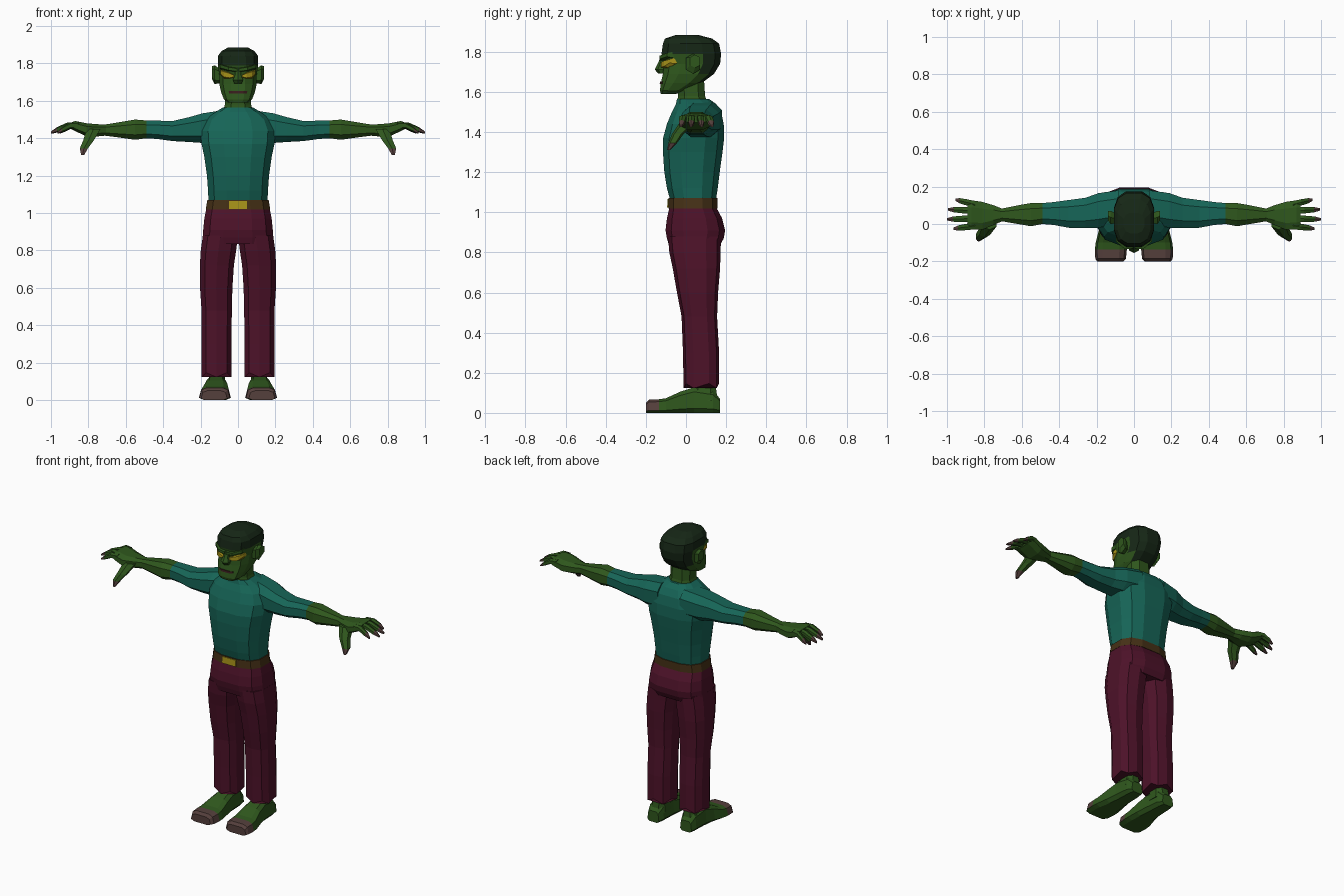
import bpy, bmesh
from math import cos, sin, pi, copysign
from mathutils import Vector


def material(name, rgb):
    m = bpy.data.materials.new(name)
    m.diffuse_color = (*rgb, 1)
    return m


SKIN = material("green_skin", (0.028, 0.095, 0.012))
HAIR = material("dark_hair", (0.008, 0.02, 0.008))
SHIRT = material("teal_cloth", (0.008, 0.13, 0.095))
PANTS = material("maroon_cloth", (0.075, 0.006, 0.022))
BELT = material("brown_leather", (0.06, 0.03, 0.008))
GOLD = material("yellow", (0.4, 0.3, 0.01))
NAIL = material("nail", (0.09, 0.05, 0.045))
LIP = material("dark_lip", (0.04, 0.012, 0.012))


def loft(name, axis, rings, mats, n=8, p=0.75, pick=None, mirror=False, jag=0, taper=0):
    """Skin rings (t, (u0, u1), (v0, v1)) along an axis; u, v are the other axes in order."""
    bm = bmesh.new()
    angles = [2 * pi * (i + 0.5) / n for i in range(n)]
    shape = [(copysign(abs(cos(a)) ** p, cos(a)), copysign(abs(sin(a)) ** p, sin(a))) for a in angles]
    mu = max(abs(s[0]) for s in shape)
    mv = max(abs(s[1]) for s in shape)
    loops = []
    for k, (t, u, v) in enumerate(rings):
        loop = []
        for i, (a, b) in enumerate(shape):
            a, b = a / mu, b / mv
            a *= 1 - taper * (b + 1) / 2
            co = [(u[0] + u[1]) / 2 + a * (u[1] - u[0]) / 2,
                  (v[0] + v[1]) / 2 + b * (v[1] - v[0]) / 2]
            co.insert("xyz".index(axis), t + (jag * (-1) ** i if k == 0 else 0))
            loop.append(bm.verts.new(co))
        loops.append(loop)
    for a, b in zip(loops, loops[1:]):
        for i in range(n):
            j = (i + 1) % n
            bm.faces.new((a[i], a[j], b[j], b[i]))
    bm.faces.new(loops[0])
    bm.faces.new(loops[-1])
    bmesh.ops.recalc_face_normals(bm, faces=bm.faces)
    if pick:
        for f in bm.faces:
            f.material_index = pick(f.calc_center_median())
    me = bpy.data.meshes.new(name)
    bm.to_mesh(me)
    bm.free()
    for m in mats:
        me.materials.append(m)
    ob = bpy.data.objects.new(name, me)
    bpy.context.collection.objects.link(ob)
    if mirror:
        ob.modifiers.new("mirror", 'MIRROR').use_mirror_merge = False
    return ob


def sym(t, w, y0, y1):
    return (t, (-w, w), (y0, y1))


# head with hair cap
loft("head", "z", [
    sym(1.59, .052, -.125, -.05), sym(1.607, .075, -.13, .0), sym(1.645, .09, -.125, .08),
    sym(1.69, .1, -.115, .14), sym(1.74, .1, -.11, .17), sym(1.79, .108, -.122, .175),
    sym(1.84, .107, -.115, .165), sym(1.866, .088, -.105, .13), sym(1.884, .055, -.05, .06)],
    [SKIN, HAIR], n=12, p=.72, pick=lambda c: int(c.z > 1.8 or (c.y > .075 and c.z > 1.66)))
loft("neck", "z", [sym(1.53, .085, -.045, .11), sym(1.58, .07, -.04, .095), sym(1.66, .068, -.045, .09)], [SKIN])

# face details
loft("nose", "z", [sym(1.692, .02, -.14, -.08), sym(1.712, .027, -.156, -.08),
                   sym(1.74, .016, -.142, -.08), sym(1.775, .014, -.125, -.09)], [SKIN], n=6)
loft("mouth", "z", [sym(1.64, .047, -.131, -.08), sym(1.652, .05, -.129, -.08)], [LIP], p=.6)
loft("eye", "x", [(.022, (-.125, -.08), (1.725, 1.74)), (.045, (-.125, -.06), (1.715, 1.755)),
                  (.075, (-.109, -.05), (1.718, 1.765)), (.094, (-.08, -.04), (1.74, 1.768))],
     [GOLD], n=6, mirror=True)
loft("brow", "x", [(.005, (-.132, -.08), (1.752, 1.778)), (.05, (-.133, -.07), (1.758, 1.785)),
                   (.095, (-.095, -.04), (1.77, 1.8))], [SKIN], n=6, mirror=True)
loft("ear", "x", [(.085, (.005, .05), (1.695, 1.765)), (.125, (.0, .07), (1.69, 1.79)),
                  (.14, (.02, .07), (1.72, 1.785))], [SKIN], n=6, mirror=True)

# shirt
loft("shirt", "z", [
    sym(1.065, .158, -.08, .15), sym(1.12, .16, -.095, .158), sym(1.2, .166, -.108, .168),
    sym(1.3, .18, -.115, .182), sym(1.37, .195, -.114, .19), sym(1.44, .2, -.095, .188),
    sym(1.5, .175, -.07, .175), sym(1.54, .12, -.05, .15), sym(1.565, .08, -.045, .115)],
    [SHIRT], n=12, p=.72)

# arms: sleeve and bare forearm
loft("arm", "x", [
    (.08, (.0, .18), (1.38, 1.55)), (.19, (-.02, .165), (1.375, 1.533)),
    (.26, (-.022, .14), (1.38, 1.513)), (.35, (-.02, .128), (1.385, 1.492)),
    (.43, (-.005, .117), (1.396, 1.494)), (.49, (.0, .112), (1.4, 1.495)),
    (.55, (-.012, .112), (1.392, 1.5)), (.62, (.0, .1), (1.402, 1.488)),
    (.72, (.017, .08), (1.415, 1.472))],
    [SHIRT, SKIN], pick=lambda c: int(c.x > .49), mirror=True)

# hands
loft("palm", "x", [
    (.70, (.017, .08), (1.415, 1.473)), (.75, (-.005, .1), (1.41, 1.475)),
    (.81, (-.03, .118), (1.41, 1.48)), (.87, (-.03, .127), (1.438, 1.492)),
    (.89, (-.02, .12), (1.448, 1.485))], [SKIN], mirror=True)
# each finger: knuckle y, tip y, tip x
for i, (y0, y1, x1) in enumerate([(.105, .13, .955), (.07, .078, .995), (.03, .025, 1.0), (-.01, -.025, .965)]):
    rings = []
    for f, r, z in [(0, .018, 1.468), (.4, .017, 1.468), (.78, .014, 1.446), (1, .006, 1.43)]:
        y = y0 + (y1 - y0) * f
        rings.append((.85 + (x1 - .85) * f, (y - r, y + r), (z - r, z + r)))
    loft(f"finger_{i + 1}", "x", rings, [SKIN, NAIL], n=6,
         pick=lambda c, lim=.85 + (x1 - .85) * .85: int(c.x > lim), mirror=True)
loft("thumb", "z", [
    (1.31, (.823, .838), (-.094, -.078)), (1.345, (.803, .846), (-.088, -.045)),
    (1.39, (.77, .827), (-.07, -.012)), (1.45, (.735, .81), (-.03, .05))],
    [SKIN, NAIL], n=6, pick=lambda c: int(c.z < 1.33), mirror=True)

# belt and buckle
loft("belt", "z", [sym(1.02, .172, -.088, .156), sym(1.07, .164, -.086, .156)], [BELT], n=12, p=.72)
loft("buckle", "z", [sym(1.023, .048, -.094, -.07), sym(1.065, .048, -.092, -.07)], [GOLD], n=4)

# trousers
loft("hips", "z", [
    sym(.835, .185, -.085, .17), sym(.87, .188, -.095, .188), sym(.91, .186, -.102, .195),
    sym(.97, .18, -.095, .18), sym(1.022, .17, -.083, .152)], [PANTS], n=12, p=.68)
loft("trouser_leg", "z", [
    (.135, (.035, .195), (-.012, .165)), (.3, (.035, .195), (-.015, .165)),
    (.48, (.033, .195), (-.022, .155)), (.6, (.03, .203), (-.045, .16)),
    (.72, (.022, .204), (-.066, .17)), (.8, (.01, .199), (-.083, .172)),
    (.88, (.0, .188), (-.09, .175))], [PANTS], n=10, p=.72, jag=.012, mirror=True)

# feet
loft("ankle", "z", [(.06, (.062, .168), (.02, .158)), (.12, (.07, .155), (.03, .15)),
                    (.2, (.075, .155), (.03, .14))], [SKIN], mirror=True)
loft("foot", "y", [
    (.17, (.075, .16), (0, .07)), (.135, (.062, .172), (0, .11)), (.04, (.055, .178), (0, .128)),
    (-.03, (.045, .19), (0, .105)), (-.1, (.036, .208), (0, .073)), (-.135, (.035, .212), (0, .068)),
    (-.185, (.04, .21), (0, .066)), (-.2, (.055, .2), (0, .05))],
    [SKIN, NAIL], p=.5, taper=.2, pick=lambda c: int(c.y < -.135 and c.z > .02), mirror=True)
